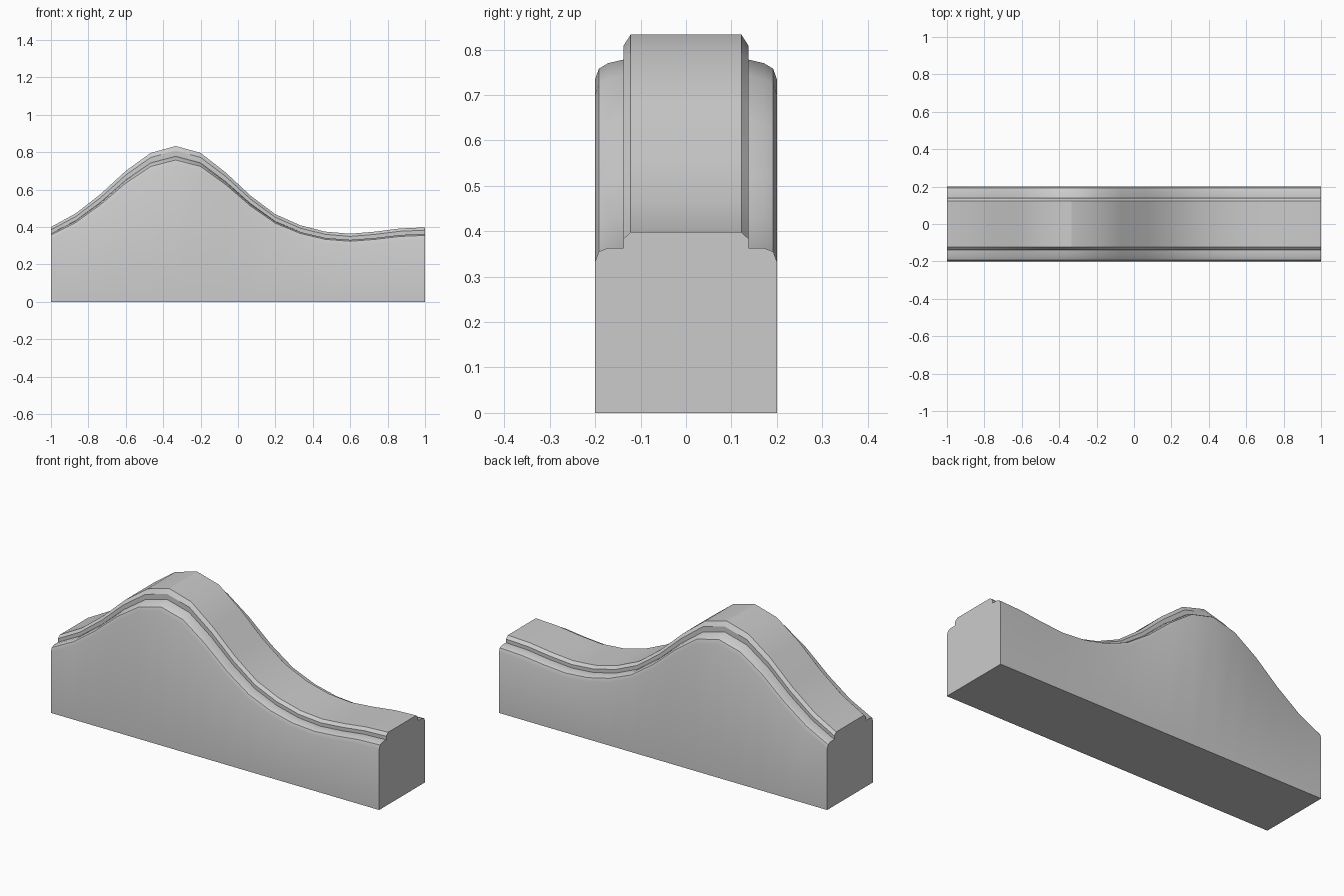
import bpy, bmesh, math

if "Cube" in bpy.data.objects:
    bpy.data.objects.remove(bpy.data.objects["Cube"])

# Crest height at 16 even stations along the length
crest = [0.40, 0.473, 0.577, 0.70, 0.796, 0.833, 0.796, 0.692,
         0.568, 0.468, 0.409, 0.375, 0.364, 0.375, 0.392, 0.398]

# Half cross-section: (y, height on the high peak, height at the low end)
half = [(0.122, 0.833, 0.398), (0.138, 0.808, 0.383), (0.138, 0.778, 0.363),
        (0.172, 0.770, 0.363), (0.192, 0.758, 0.355), (0.20, 0.735, 0.334),
        (0.20, 0.0, 0.0)]


def section(h):
    t = (h - 0.398) / (0.833 - 0.398)
    right = [(y, lo + (hi - lo) * t) for y, hi, lo in half]
    return right + [(-y, z) for y, z in reversed(right)]


bm = bmesh.new()
rings = []
for i, h in enumerate(crest):
    x = -1 + 2 * i / (len(crest) - 1)
    rings.append([bm.verts.new((x, y, z)) for y, z in section(h)])

# Skin between stations, then close both ends
n = len(rings[0])
for a, b in zip(rings, rings[1:]):
    for j in range(n):
        k = (j + 1) % n
        bm.faces.new((a[j], a[k], b[k], b[j]))
bm.faces.new(rings[0])
bm.faces.new(rings[-1])
bmesh.ops.recalc_face_normals(bm, faces=bm.faces)

mesh = bpy.data.meshes.new("curved_rail")
bm.to_mesh(mesh)
bm.free()
rail = bpy.data.objects.new("curved_rail", mesh)
bpy.context.collection.objects.link(rail)

# Soft shoulders, crisp steps
bpy.context.view_layer.objects.active = rail
rail.select_set(True)
bpy.ops.object.shade_smooth_by_angle(angle=math.radians(30))
